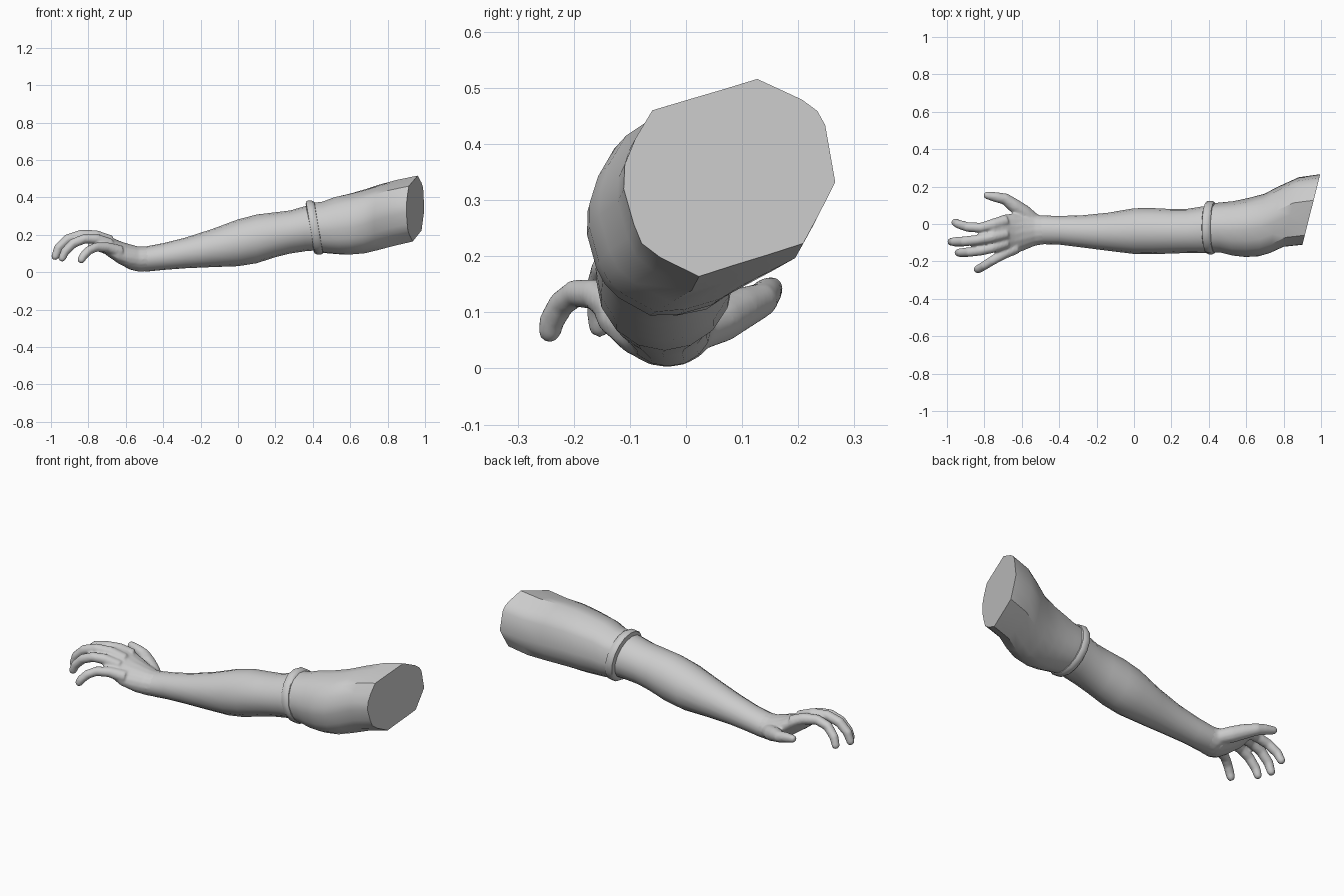
import bpy, bmesh, math
from mathutils import Vector

skin = bpy.data.materials.new("plain_grey")
skin.diffuse_color = (0.6, 0.6, 0.6, 1)


def loft(bm, rings):
    """Skin a list of equal-length point rings and close both ends."""
    rows = [[bm.verts.new(p) for p in r] for r in rings]
    n = len(rows[0])
    for a, b in zip(rows, rows[1:]):
        for i in range(n):
            j = (i + 1) % n
            bm.faces.new((a[i], a[j], b[j], b[i]))
    bm.faces.new(rows[0])
    bm.faces.new(rows[-1])


def finish(name, bm, angle=40):
    bmesh.ops.recalc_face_normals(bm, faces=bm.faces)
    me = bpy.data.meshes.new(name)
    bm.to_mesh(me)
    bm.free()
    ob = bpy.data.objects.new(name, me)
    bpy.context.collection.objects.link(ob)
    me.materials.append(skin)
    bpy.ops.object.select_all(action='DESELECT')
    bpy.context.view_layer.objects.active = ob
    ob.select_set(True)
    bpy.ops.object.shade_smooth_by_angle(angle=math.radians(angle))
    return ob


def section(shape, x, y0, y1, z0, z1, tilt_y=0, tilt_z=0, lean=0):
    """Place a unit shape in a box across the arm, tilted along x, leaned in z."""
    cy, cz, hy, hz = (y0 + y1) / 2, (z0 + z1) / 2, (y1 - y0) / 2, (z1 - z0) / 2
    return [(x + tilt_y * u * hy + tilt_z * v * hz, cy + u * hy, cz + v * hz + lean * u * hy)
            for u, v in shape]


def tube(bm, path, sides=12):
    """Rounded limb through (x, y, z, radius) points."""
    pts = [Vector(p[:3]) for p in path]
    rad = [p[3] for p in path]
    rings = []
    for i, p in enumerate(pts):
        d = (pts[min(i + 1, len(pts) - 1)] - pts[max(i - 1, 0)]).normalized()
        s = d.cross(Vector((0, 0, 1))).normalized()
        t = s.cross(d)
        steps = [(0, 1)]
        if i == len(pts) - 1:                      # rounded tip
            steps = [(0, 1), (0.55, 0.8), (0.85, 0.4)]
        for along, r in steps:
            rings.append([p + d * along * rad[i] + (s * math.cos(a) + t * math.sin(a)) * r * rad[i]
                          for a in (2 * math.pi * k / sides for k in range(sides))])
    loft(bm, rings)


circle = [(math.cos(2 * math.pi * k / 16), math.sin(2 * math.pi * k / 16)) for k in range(16)]

# Forearm, running from the wrist into the sleeve
bm = bmesh.new()
loft(bm, [section(circle, *s) for s in (
    (-0.56, -0.115, 0.045, 0.008, 0.125), (-0.48, -0.108, 0.045, 0.004, 0.14),
    (-0.40, -0.11, 0.043, 0.012, 0.155), (-0.28, -0.125, 0.046, 0.021, 0.185),
    (-0.14, -0.143, 0.06, 0.027, 0.23), (0.0, -0.16, 0.084, 0.032, 0.282),
    (0.10, -0.161, 0.085, 0.048, 0.308), (0.20, -0.158, 0.08, 0.08, 0.32),
    (0.28, -0.155, 0.08, 0.1, 0.33), (0.36, -0.155, 0.093, 0.112, 0.353),
    (0.44, -0.153, 0.1, 0.118, 0.36))])
finish("forearm", bm)

# Sleeve: round at the hem, blending into the angular cut at the shoulder
cut = [(0.266, 0.332), (0.248, 0.434), (0.234, 0.459), (0.207, 0.479), (0.127, 0.516),
       (0.065, 0.497), (0.0, 0.478), (-0.06, 0.46), (-0.09, 0.41), (-0.109, 0.364),
       (-0.111, 0.32), (-0.093, 0.257), (-0.079, 0.223), (-0.046, 0.198), (0.023, 0.164),
       (0.085, 0.184), (0.147, 0.203), (0.209, 0.223), (0.238, 0.277)]
cut = [((y - 0.0775) / 0.1885, (z - 0.34) / 0.176) for y, z in cut]


def sleeve_shape(k):
    out = []
    for u, v in cut:
        a = math.atan2(v, u)
        out.append((u * k + math.cos(a) * (1 - k), v * k + math.sin(a) * (1 - k)))
    return out


bm = bmesh.new()
loft(bm, [section(sleeve_shape(k), *s) for k, *s in (
    (0, 0.415, -0.15, 0.11, 0.105, 0.37, 0, -0.17),
    (0.1, 0.47, -0.155, 0.116, 0.098, 0.378, 0, -0.15),
    (0.2, 0.53, -0.17, 0.122, 0.092, 0.405, 0, -0.08),
    (0.3, 0.60, -0.177, 0.137, 0.09, 0.424, 0.02),
    (0.45, 0.68, -0.173, 0.16, 0.097, 0.447, 0.08),
    (0.6, 0.755, -0.155, 0.205, 0.115, 0.472, 0.15),
    (0.8, 0.84, -0.122, 0.25, 0.138, 0.495, 0.22),
    (1, 0.948, -0.111, 0.266, 0.164, 0.516, 0.253))])
finish("sleeve", bm)

# Raised hem band around the sleeve opening
bm = bmesh.new()
loft(bm, [section(circle, x, -0.143 - g, 0.105 + g, 0.113 - g, 0.364 + g, 0, -0.17)
          for x, g in ((0.383, 0.0), (0.387, 0.013), (0.398, 0.019), (0.418, 0.019),
                       (0.43, 0.013), (0.434, 0.0))])
finish("sleeve_hem", bm)

# Hand: palm, four curled fingers and a thumb fused into one skin
bm = bmesh.new()
loft(bm, [section(circle, *s) for s in (
    (-0.47, -0.106, 0.043, 0.006, 0.138), (-0.53, -0.117, 0.05, 0.002, 0.137),
    (-0.58, -0.138, 0.056, 0.014, 0.15, 0, 0, 0.05),
    (-0.64, -0.162, 0.058, 0.048, 0.168, 0, 0, 0.15),
    (-0.70, -0.165, 0.05, 0.092, 0.195, 0, 0, 0.2),
    (-0.75, -0.152, 0.03, 0.132, 0.21, 0, 0, 0.2),
    (-0.775, -0.135, 0.012, 0.15, 0.205, 0, 0, 0.2))])
fingers = {
    "index": ((-0.68, 0.02, 0.165, 0.032), (-0.75, -0.002, 0.19, 0.031), (-0.82, -0.02, 0.195, 0.027),
              (-0.89, -0.016, 0.178, 0.026), (-0.94, 0.0, 0.135, 0.024), (-0.957, 0.009, 0.095, 0.021)),
    "middle": ((-0.68, -0.05, 0.165, 0.032), (-0.76, -0.07, 0.195, 0.03), (-0.84, -0.086, 0.2, 0.027),
               (-0.91, -0.093, 0.177, 0.027), (-0.96, -0.095, 0.13, 0.025), (-0.978, -0.095, 0.083, 0.021)),
    "ring": ((-0.68, -0.1, 0.15, 0.03), (-0.76, -0.128, 0.178, 0.028), (-0.82, -0.143, 0.179, 0.026),
             (-0.88, -0.15, 0.155, 0.026), (-0.925, -0.153, 0.11, 0.024), (-0.94, -0.154, 0.075, 0.021)),
    "little": ((-0.63, -0.125, 0.11, 0.035), (-0.70, -0.162, 0.132, 0.028), (-0.76, -0.197, 0.134, 0.025),
               (-0.80, -0.222, 0.115, 0.024), (-0.828, -0.239, 0.085, 0.023), (-0.838, -0.243, 0.066, 0.021)),
    "thumb": ((-0.53, 0.012, 0.068, 0.04), (-0.59, 0.062, 0.088, 0.042), (-0.64, 0.098, 0.107, 0.038),
              (-0.69, 0.134, 0.122, 0.031), (-0.74, 0.144, 0.135, 0.027), (-0.785, 0.153, 0.143, 0.021)),
}
for path in fingers.values():
    tube(bm, path)
hand = finish("hand", bm, 180)
fuse = hand.modifiers.new("fuse", 'REMESH')
fuse.mode = 'VOXEL'
fuse.voxel_size = 0.007
fuse.use_smooth_shade = True
soften = hand.modifiers.new("soften", 'SMOOTH')
soften.factor = 0.5
soften.iterations = 4
